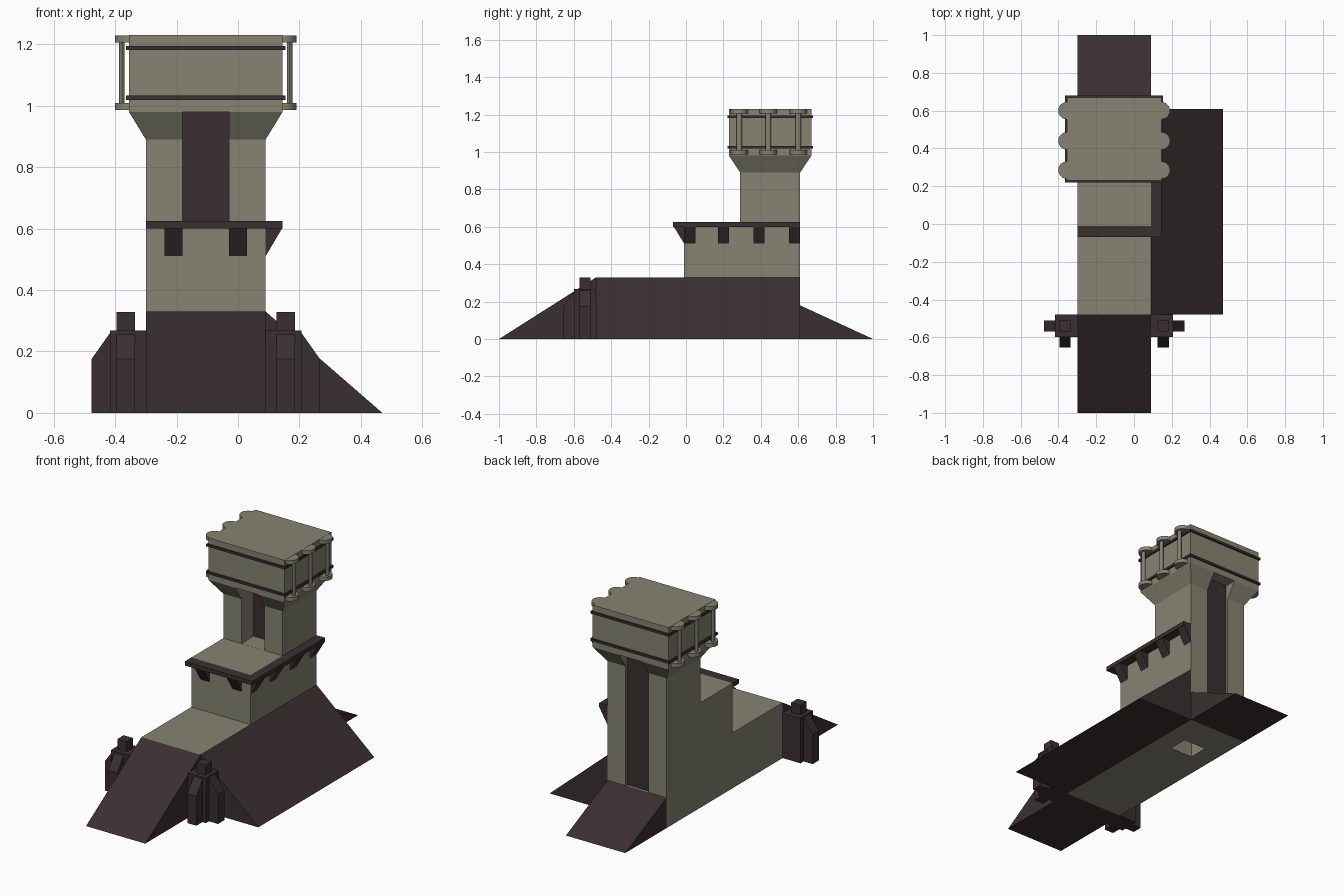
import bpy, bmesh, math
from mathutils import Vector

if "Cube" in bpy.data.objects:
    bpy.data.objects.remove(bpy.data.objects["Cube"])


def material(name, rgb):
    m = bpy.data.materials.new(name)
    m.diffuse_color = (*rgb, 1)
    m.use_nodes = True
    m.node_tree.nodes["Principled BSDF"].inputs["Base Color"].default_value = m.diffuse_color
    return m


TAN = material("drab stone", (0.238, 0.230, 0.168))
DARK = material("dark brown", (0.042, 0.028, 0.030))


def finish(name, bm, mat):
    bmesh.ops.recalc_face_normals(bm, faces=bm.faces)
    me = bpy.data.meshes.new(name)
    bm.to_mesh(me)
    bm.free()
    ob = bpy.data.objects.new(name, me)
    bpy.context.collection.objects.link(ob)
    me.materials.append(mat)
    return ob


def box(name, x, y, z, mat):
    return prism(name, [(y[0], z[0]), (y[1], z[0]), (y[1], z[1]), (y[0], z[1])], "x", x, mat)


def prism(name, pts, axis, span, mat):
    """Extrude a profile: axis x takes (y, z) points, axis y takes (x, z) points."""
    bm = bmesh.new()
    rings = []
    for s in span:
        rings.append([bm.verts.new((s, a, b) if axis == "x" else (a, s, b)) for a, b in pts])
    bm.faces.new(rings[0])
    bm.faces.new(rings[1])
    n = len(pts)
    for i in range(n):
        j = (i + 1) % n
        bm.faces.new((rings[0][i], rings[0][j], rings[1][j], rings[1][i]))
    return finish(name, bm, mat)


def cylinder(name, centre, r, h, sides, mat, squash=1.0):
    bm = bmesh.new()
    bmesh.ops.create_cone(bm, cap_ends=True, segments=sides, radius1=r, radius2=r, depth=h)
    bmesh.ops.scale(bm, vec=(squash, 1, 1), verts=bm.verts)
    bmesh.ops.translate(bm, vec=Vector(centre), verts=bm.verts)
    ob = finish(name, bm, mat)
    bpy.context.view_layer.objects.active = ob
    ob.select_set(True)
    bpy.ops.object.shade_smooth_by_angle(angle=math.radians(35))
    ob.select_set(False)


def cut(ob, cutter):
    mod = ob.modifiers.new("cut", "BOOLEAN")
    mod.operation, mod.solver, mod.object = "DIFFERENCE", "EXACT", cutter
    bpy.context.view_layer.objects.active = ob
    bpy.ops.object.modifier_apply(modifier=mod.name)


L, R = -0.30, 0.09          # body sides
SLOT = (-0.18, -0.03)       # tall recess width

# Stepped stone body and the flare under the head
body = prism("stepped_body", [(-.48, 0), (.61, 0), (.61, .89), (.29, .89), (.29, .625),
                              (-.01, .625), (-.01, .33), (-.48, .33)], "x", (L, R), TAN)
bm = bmesh.new()
rings = []
for x0, x1, y0, y1, z in ((L, R, .29, .61, .89), (-.355, .145, .23, .67, .98)):
    rings.append([bm.verts.new(p) for p in ((x0, y0, z), (x1, y0, z), (x1, y1, z), (x0, y1, z))])
bm.faces.new(rings[0])
bm.faces.new(rings[1])
for i in range(4):
    j = (i + 1) % 4
    bm.faces.new((rings[0][i], rings[0][j], rings[1][j], rings[1][i]))
flare = finish("tower_flare", bm, TAN)

# Recesses front and back, and the shaft under the base
cutters = [box("cutter_front", SLOT, (.2, .41), (.6255, 1.05), TAN),
           box("cutter_back", SLOT, (.59, .75), (.18, 1.05), TAN),
           box("cutter_shaft", SLOT, (.29, .41), (-.1, .6), TAN)]
for c in cutters:
    cut(body, c)
    if c.name != "cutter_shaft":
        cut(flare, c)
for c in cutters:
    bpy.data.objects.remove(c)
box("front_recess_panel", SLOT, (.404, .413), (.6255, .98), DARK)
box("back_recess_panel", SLOT, (.587, .596), (.18, .98), DARK)

# Ramps in front, behind and to the right
prism("front_ramp", [(-1, 0), (-.48, 0), (-.48, .33)], "x", (L, R), DARK)
prism("back_ramp", [(1, 0), (.61, 0), (.61, .18)], "x", (L, R), DARK)
prism("side_ramp", [(R, 0), (.47, 0), (R, .33)], "y", (-.48, .61), DARK)

# Ledge around front and right, with wedge brackets
box("front_ledge", (L, .145), (-.07, -.01), (.60, .625), DARK)
box("side_ledge", (R, .145), (-.01, .61), (.60, .625), DARK)
for x in (-.21, 0):
    prism("front_bracket", [(-.01, .51), (-.01, .60), (-.065, .60)], "x", (x - .03, x + .03), DARK)
for y in (.02, .20, .39, .58):
    prism("side_bracket", [(R, .51), (R, .60), (.143, .60)], "y", (y - .03, y + .03), DARK)

# Head block with two dark bands
box("head", (-.355, .145), (.23, .67), (.98, 1.23), TAN)
for z in (1.026, 1.188):
    box("head_band", (-.364, .154), (.221, .679), (z - .007, z + .007), DARK)

# Rods between round flanges on both sides of the head
for side in (-1, 1):
    wall = -.105 + side * .25
    for y in (.285, .44, .60):
        for z in (.998, 1.2175):
            cylinder("flange", (wall, y, z), .046, .023, 24, TAN)
        cylinder("rod", (wall + side * .023, y, 1.108), .014, .21, 12, TAN, .65)

# Buttressed posts at the front corners
for side in (-1, 1):
    def sx(d):
        return -.105 + side * d
    box("post_body", sorted((sx(.195), sx(.312))), (-.598, -.48), (0, .268), DARK)
    box("post_cap", sorted((sx(.23), sx(.29))), (-.57, -.51), (.268, .328), DARK)
    prism("post_front_fin", [(-.655, 0), (-.598, 0), (-.598, .256), (-.655, .175)], "x",
          sorted((sx(.23), sx(.29))), DARK)
    prism("post_side_fin", [(sx(.312), 0), (sx(.372), 0), (sx(.372), .175), (sx(.312), .26)], "y",
          (-.57, -.51), DARK)
